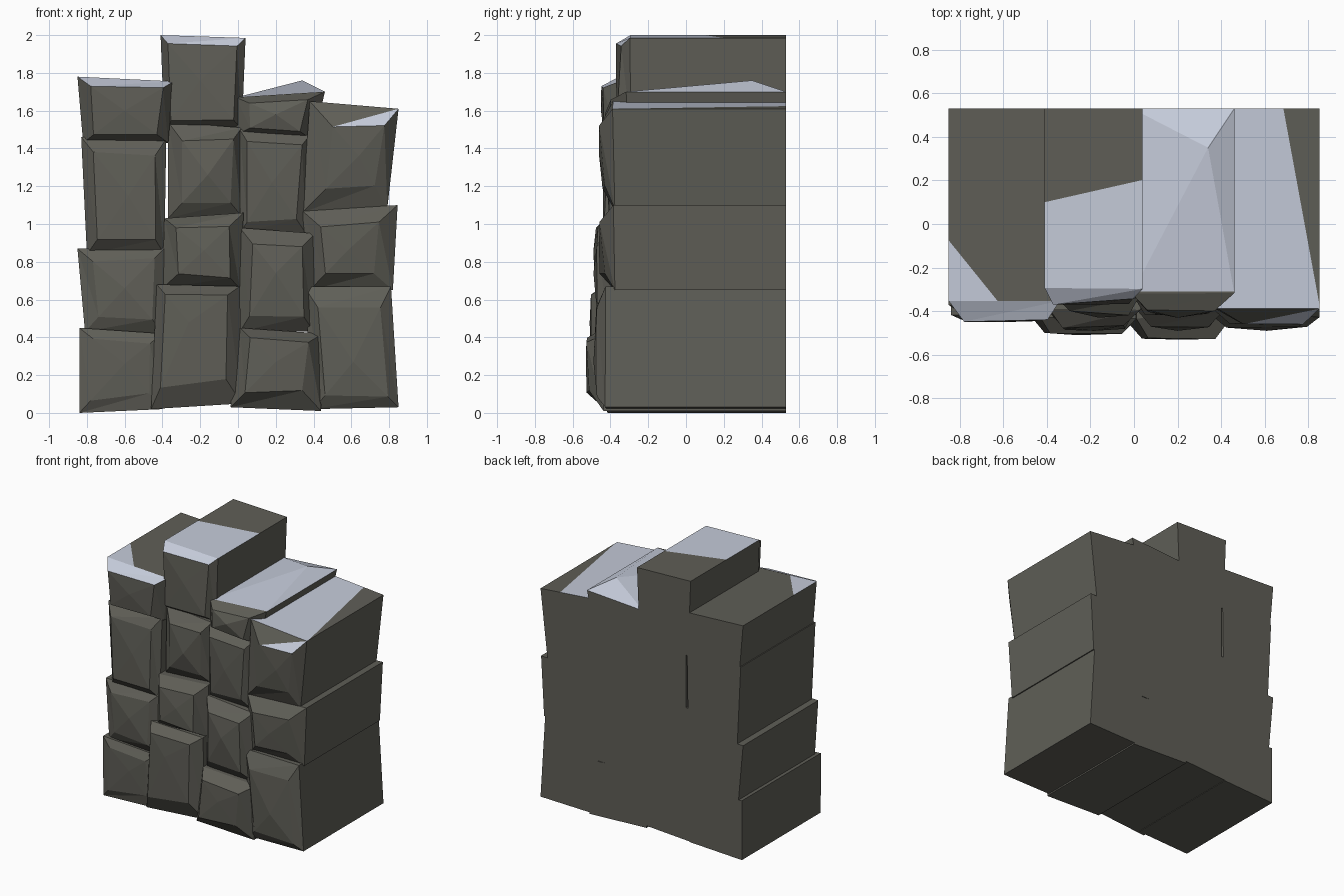
import bpy
import bmesh
import random
from mathutils import Vector

random.seed(4)
BACK = 0.53

default_cube = bpy.data.objects.get("Cube")
if default_cube:
    bpy.data.objects.remove(default_cube, do_unlink=True)


def make_material(name, colour):
    material = bpy.data.materials.new(name)
    material.use_nodes = True
    material.diffuse_color = colour
    shader = material.node_tree.nodes["Principled BSDF"]
    shader.inputs["Base Color"].default_value = colour
    shader.inputs["Roughness"].default_value = 0.9
    return material


stone = make_material("dark stone", (0.115, 0.113, 0.095, 1))
frost = make_material("pale frost", (0.56, 0.6, 0.7, 1))


def chiselled_block(name, outline, hub, shoulder, front, inset=0.3, peak=None, frost_line=None):
    """Extrude a four-cornered outline from the flat back to a faceted, bulging front."""
    bm = bmesh.new()
    hub = Vector(hub)
    corners = [Vector(c) for c in outline]
    back_ring = [bm.verts.new((c.x, BACK, c.y)) for c in corners]
    edge_ring = [bm.verts.new((c.x, shoulder + random.uniform(-0.01, 0.01), c.y)) for c in corners]
    face_ring = []
    for c in corners:
        p = c.lerp(hub, inset * random.uniform(0.8, 1.2))
        depth = front + random.uniform(0, 0.4) * (shoulder - front)
        face_ring.append(bm.verts.new((p.x, depth, p.y)))
    centre = bm.verts.new((hub.x, front, hub.y))

    # back, sides, chamfers and the faceted front
    bm.faces.new(back_ring)
    for i in range(4):
        j = (i + 1) % 4
        side = bm.faces.new((back_ring[i], back_ring[j], edge_ring[j], edge_ring[i]))
        if i == 2:
            top = side
        bm.faces.new((edge_ring[i], edge_ring[j], face_ring[j]))
        bm.faces.new((edge_ring[i], face_ring[j], face_ring[i]))
        bm.faces.new((face_ring[i], face_ring[j], centre))

    # raised ridge on the top
    if peak:
        bmesh.ops.poke(bm, faces=[top])["verts"][0].co = peak
    bmesh.ops.recalc_face_normals(bm, faces=bm.faces)

    # frost lies on upward faces to one side of a cut line
    if frost_line:
        point, normal = Vector((*frost_line[0], 0)), Vector((*frost_line[1], 0))
        upper = [f for f in bm.faces if f.normal.z > 0.6]
        geometry = set(upper)
        for f in upper:
            geometry.update(f.edges)
            geometry.update(f.verts)
        bmesh.ops.bisect_plane(bm, geom=list(geometry), plane_co=point, plane_no=normal)
        bm.normal_update()
        for f in bm.faces:
            middle = f.calc_center_median()
            chamfer = middle.y < shoulder - 0.01 and not peak
            if f.normal.z > 0.6 and (chamfer or (middle - point).dot(normal) > 0):
                f.material_index = 1

    mesh = bpy.data.meshes.new(name)
    bm.to_mesh(mesh)
    bm.free()
    mesh.materials.append(stone)
    mesh.materials.append(frost)
    block = bpy.data.objects.new(name, mesh)
    bpy.context.collection.objects.link(block)


# right-hand column of the wall, bottom to top
chiselled_block("right_base_block", [(-.84, 0), (-.4, .02), (-.4, .42), (-.84, .45)],
                hub=(-.6, .26), shoulder=-.41, front=-.45)
chiselled_block("right_lower_block", [(-.81, .43), (-.38, .41), (-.38, .88), (-.85, .87)],
                hub=(-.6, .66), shoulder=-.38, front=-.45)
chiselled_block("right_middle_block", [(-.8, .84), (-.39, .84), (-.38, 1.45), (-.83, 1.46)],
                hub=(-.58, 1.15), shoulder=-.37, front=-.44, inset=0.25)
chiselled_block("right_top_block", [(-.82, 1.43), (-.37, 1.43), (-.34, 1.755), (-.85, 1.78)],
                hub=(-.6, 1.6), shoulder=-.36, front=-.45, inset=0.25,
                frost_line=((-.83, -.1), (-.78, -.63)))

# inner right column
chiselled_block("inner_right_base_block", [(-.46, .02), (.02, .05), (.01, .67), (-.43, .68)],
                hub=(-.26, .48), shoulder=-.43, front=-.51, inset=0.25)
chiselled_block("inner_right_lower_block", [(-.4, .66), (.01, .66), (.03, 1.06), (-.39, 1.03)],
                hub=(-.18, .86), shoulder=-.39, front=-.49, inset=0.33)
chiselled_block("inner_right_middle_block", [(-.37, 1.03), (.02, 1.04), (.02, 1.51), (-.37, 1.54)],
                hub=(-.16, 1.26), shoulder=-.33, front=-.43, inset=0.3)
chiselled_block("inner_right_top_block", [(-.39, 1.5), (.02, 1.5), (.04, 1.985), (-.41, 2)],
                hub=(-.2, 1.76), shoulder=-.3, front=-.37, inset=0.2,
                frost_line=((-.41, .1), (.22, -.97)))

# inner left column
chiselled_block("inner_left_base_block", [(-.04, .03), (.44, .01), (.45, .42), (.01, .45)],
                hub=(.2, .27), shoulder=-.43, front=-.53, inset=0.35)
chiselled_block("inner_left_lower_block", [(.01, .43), (.4, .43), (.41, .95), (.01, .98)],
                hub=(.2, .74), shoulder=-.39, front=-.49, inset=0.3)
chiselled_block("inner_left_middle_block", [(.01, .95), (.36, .95), (.38, 1.47), (.01, 1.5)],
                hub=(.18, 1.22), shoulder=-.35, front=-.42, inset=0.25)
chiselled_block("inner_left_top_block", [(-.01, 1.47), (.4, 1.44), (.46, 1.7), (-.01, 1.67)],
                hub=(.2, 1.58), shoulder=-.31, front=-.43, inset=0.3,
                peak=(.34, .35, 1.76), frost_line=((.2, -.31), (0, 1)))

# left-hand column
chiselled_block("left_base_block", [(.4, .02), (.85, .03), (.81, .67), (.35, .67)],
                hub=(.61, .27), shoulder=-.42, front=-.49, inset=0.25)
chiselled_block("left_lower_block", [(.38, .65), (.82, .65), (.845, 1.1), (.34, 1.07)],
                hub=(.58, .86), shoulder=-.38, front=-.46, inset=0.35)
chiselled_block("left_top_block", [(.34, 1.06), (.79, 1.08), (.85, 1.61), (.38, 1.65)],
                hub=(.64, 1.36), shoulder=-.38, front=-.46, inset=0.4,
                frost_line=((.7, .45), (-.98, -.18)))
